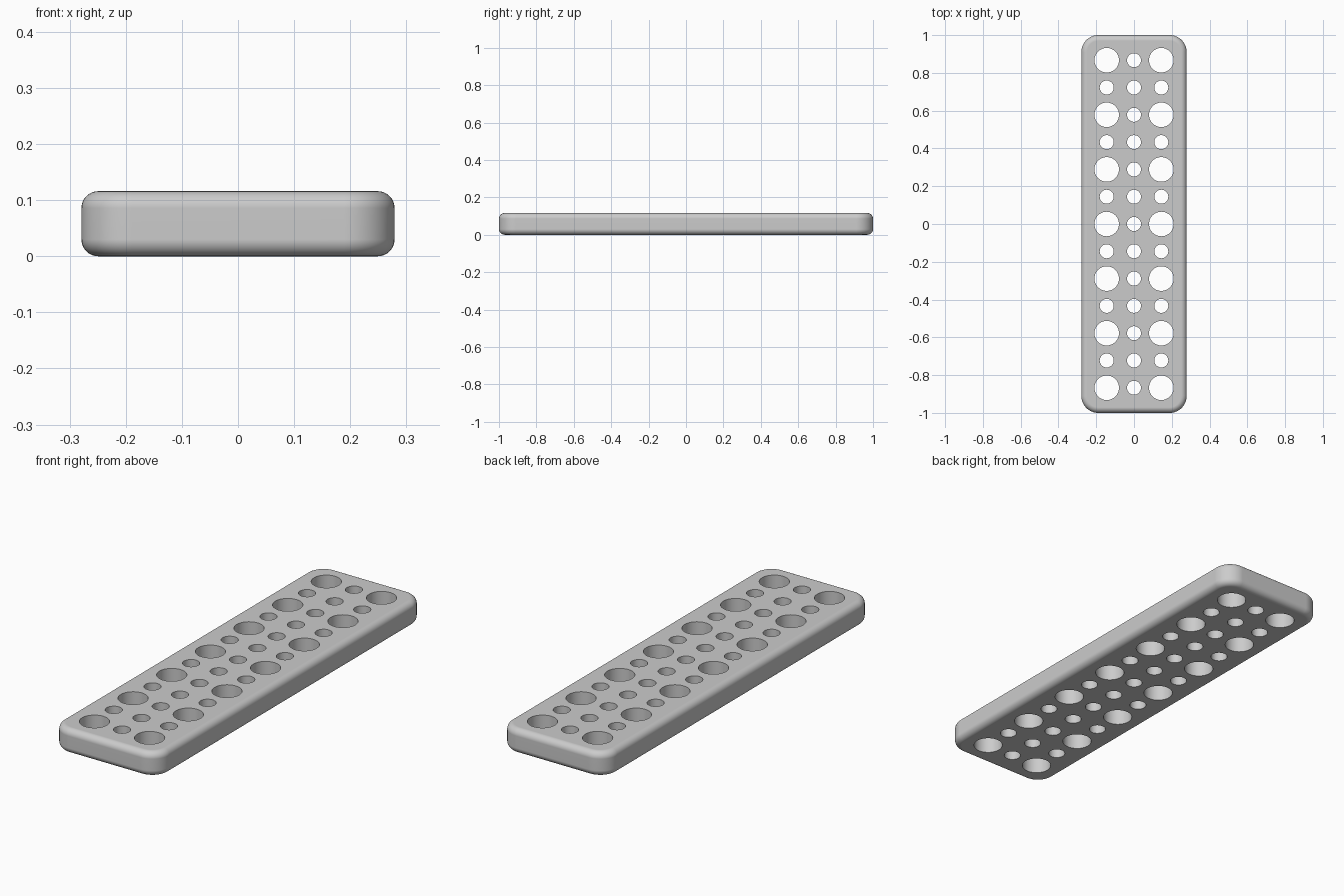
import bpy, bmesh, math
from mathutils import Matrix

if "Cube" in bpy.data.objects:
    bpy.data.objects.remove(bpy.data.objects["Cube"], do_unlink=True)

WIDTH, LENGTH, HEIGHT = 0.558, 2.0, 0.116
CORNER, FILLET = 0.09, 0.03
PITCH, BIG, SMALL = 0.1445, 0.065, 0.037

grey = bpy.data.materials.new("light grey")
grey.use_nodes = True
colour = (0.6, 0.6, 0.6, 1)
grey.diffuse_color = colour
grey.node_tree.nodes["Principled BSDF"].inputs["Base Color"].default_value = colour


def make_object(name, bm):
    mesh = bpy.data.meshes.new(name)
    bm.to_mesh(mesh)
    bm.free()
    mesh.materials.append(grey)
    obj = bpy.data.objects.new(name, mesh)
    bpy.context.collection.objects.link(obj)
    return obj


def is_vertical(edge):
    a, b = edge.verts
    return abs(a.co.z - b.co.z) > HEIGHT / 2


# Plate: box with rounded corners, then filleted top and bottom rims
bm = bmesh.new()
bmesh.ops.create_cube(bm, size=1, matrix=Matrix.Translation((0, 0, HEIGHT / 2))
                      @ Matrix.Diagonal((WIDTH, LENGTH, HEIGHT, 1)))
bmesh.ops.bevel(bm, geom=[e for e in bm.edges if is_vertical(e)], offset=CORNER,
                offset_type='OFFSET', segments=12, profile=0.5, affect='EDGES')
bmesh.ops.bevel(bm, geom=[e for e in bm.edges if not is_vertical(e)], offset=FILLET,
                offset_type='OFFSET', segments=8, profile=0.5, affect='EDGES')
plate = make_object("perforated_plate", bm)

# Hole cutter: small holes everywhere, large ones on alternate rows of the outer columns
bm = bmesh.new()
for row in range(-6, 7):
    for column in (-1, 0, 1):
        radius = BIG if column and row % 2 == 0 else SMALL
        bmesh.ops.create_cone(
            bm, cap_ends=True, segments=48, radius1=radius, radius2=radius, depth=HEIGHT * 2,
            matrix=Matrix.Translation((column * PITCH, row * PITCH, HEIGHT / 2)))
cutter = make_object("hole_cutter", bm)
cutter.hide_render = True

# Cut the holes and remove the cutter
cut = plate.modifiers.new("holes", 'BOOLEAN')
cut.operation = 'DIFFERENCE'
cut.solver = 'EXACT'
cut.object = cutter
for obj in bpy.context.selected_objects:
    obj.select_set(False)
bpy.context.view_layer.objects.active = plate
plate.select_set(True)
bpy.ops.object.modifier_apply(modifier=cut.name)
bpy.data.objects.remove(cutter, do_unlink=True)

# Smooth rims, crisp hole edges, flat faces
bpy.ops.object.shade_smooth_by_angle(angle=math.radians(30))
plate.modifiers.new("flat_faces", 'WEIGHTED_NORMAL').keep_sharp = True
